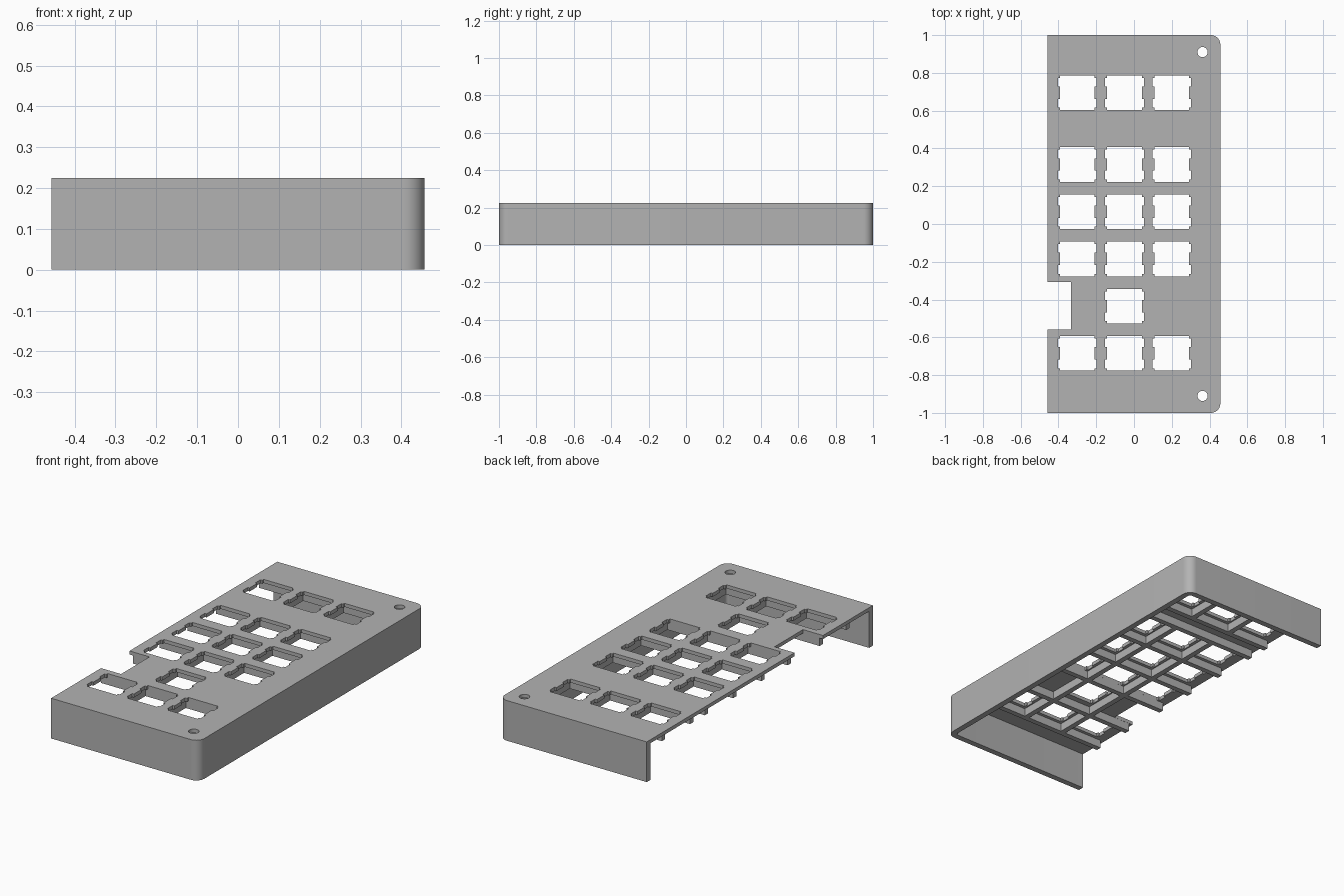
import bpy, math

cube = bpy.data.objects.get("Cube")
if cube:
    bpy.data.objects.remove(cube, do_unlink=True)

grey = bpy.data.materials.new("plain grey")
grey.use_nodes = True
grey.diffuse_color = (0.45, 0.45, 0.45, 1)
grey.node_tree.nodes["Principled BSDF"].inputs["Base Color"].default_value = (0.45, 0.45, 0.45, 1)

HX, HY, TOP = 0.457, 1.0, 0.225
PLATE, WALL, RIB_W, RIB_H = 0.02, 0.033, 0.03, 0.045
MM = 0.25 / 19.05            # key pitch is 0.25
COLS = (-0.30, -0.05, 0.20)
ROWS = (0.695, 0.315, 0.065, -0.185, -0.435, -0.685)
SPARSE = ROWS[4]             # row with only its middle key


def arc(cx, cy, r, a0, a1, n=10):
    steps = [math.radians(a0 + (a1 - a0) * i / n) for i in range(n + 1)]
    return [(cx + r * math.cos(a), cy + r * math.sin(a)) for a in steps]


def slab(name, loops, z0, z1):
    """Solid flat shape from closed loops; inner loops become holes."""
    cu = bpy.data.curves.new(name, 'CURVE')
    cu.dimensions, cu.fill_mode = '2D', 'BOTH'
    cu.extrude = (z1 - z0) / 2
    for pts in loops:
        sp = cu.splines.new('POLY')
        sp.points.add(len(pts) - 1)
        for p, (x, y) in zip(sp.points, pts):
            p.co = (x, y, 0, 1)
        sp.use_cyclic_u = True
    ob = bpy.data.objects.new(name, cu)
    bpy.context.collection.objects.link(ob)
    ob.location.z = (z0 + z1) / 2
    bpy.ops.object.select_all(action='DESELECT')
    ob.select_set(True)
    bpy.context.view_layer.objects.active = ob
    bpy.ops.object.convert(target='MESH')
    ob = bpy.context.view_layer.objects.active
    ob.data.materials.clear()
    ob.data.materials.append(grey)
    bpy.ops.object.shade_smooth_by_angle(angle=math.radians(30))
    return ob


def rect(x0, x1, y0, y1):
    return [(x0, y0), (x1, y0), (x1, y1), (x0, y1)]


def switch_hole(cx, cy):
    """Square cutout with two clip notches on each side."""
    a, b = 7 * MM, 7.8 * MM
    side = [(a, 0), (a, 2.5), (b, 2.5), (b, 6), (a, 6), (a, 7)]
    q = [(x, y * MM) for x, y in side[1:]]
    right = [(x, -y) for x, y in reversed(q)] + q
    left = [(-x, -y) for x, y in right]
    return [(cx + x, cy + y) for x, y in right + left]


# Top plate with notch, switch holes and screw holes
r = 0.05
right_edge = arc(HX - r, -HY + r, r, -90, 0) + arc(HX - r, HY - r, r, 0, 90)
outline = [(-HX, -HY)] + right_edge + [
    (-HX, HY), (-HX, -0.307), (-0.333, -0.307), (-0.333, -0.559), (-HX, -0.559)]
holes = [switch_hole(x, y) for y in ROWS for x in COLS
         if y != SPARSE or x == COLS[1]]
screws = [arc(0.363, y, 0.027, 0, 345, 23) for y in (-0.91, 0.91)]
slab("top_plate", [outline] + holes + screws, TOP - PLATE, TOP)

# Three-sided wall, open on the left edge
ri = r - WALL
inner = (arc(HX - r, -HY + r, ri, -90, 0) + arc(HX - r, HY - r, ri, 0, 90))
wall = ([(-HX, -HY)] + right_edge + [(-HX, HY), (-HX, HY - WALL)]
        + inner[::-1] + [(-HX, -HY + WALL)])
slab("side_wall", [wall], 0, TOP - PLATE)

# Stiffening ribs between the key rows and columns
h = RIB_W / 2
z1 = TOP - PLATE
for i, y in enumerate((0.82, 0.57, 0.44, 0.19, -0.06, -0.292, -0.575, -0.81)):
    slab(f"row_rib_{i + 1}", [rect(-0.435, 0.34, y - h, y + h)], z1 - RIB_H, z1)
for i, x in enumerate((-0.175, 0.075, 0.325)):
    for part, (y0, y1) in (("rear", (0.555, 0.835)), ("main", (-0.825, 0.455))):
        slab(f"{part}_column_rib_{i + 1}", [rect(x - h, x + h, y0, y1)], z1 - RIB_H, z1)
